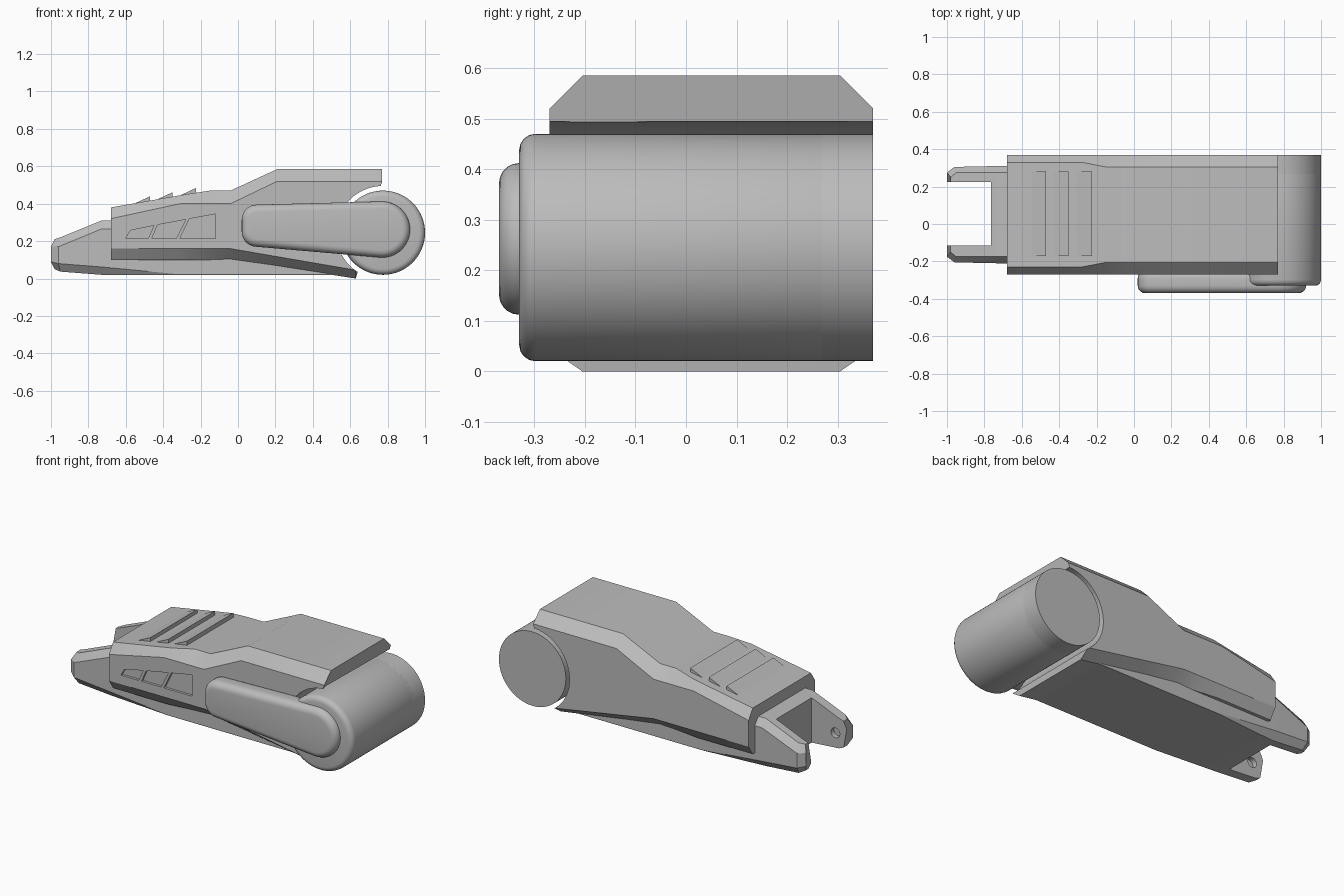
import bpy
from math import radians, sin, cos
from mathutils import Matrix

if "Cube" in bpy.data.objects:
    bpy.data.objects.remove(bpy.data.objects["Cube"])

GREY = bpy.data.materials.new("plain_grey")
GREY.use_nodes = True
GREY.diffuse_color = (0.5, 0.5, 0.5, 1)
GREY.node_tree.nodes["Principled BSDF"].inputs["Base Color"].default_value = (0.5, 0.5, 0.5, 1)

MID = 0.05              # y of the body's centre plane
AXLE = (0.775, 0.245)   # x and z of the roller axis


def make(name, verts, faces):
    mesh = bpy.data.meshes.new(name)
    mesh.from_pydata(verts, [], faces)
    mesh.materials.append(GREY)
    ob = bpy.data.objects.new(name, mesh)
    bpy.context.collection.objects.link(ob)
    activate(ob)
    bpy.ops.object.mode_set(mode="EDIT")
    bpy.ops.mesh.select_all(action="SELECT")
    bpy.ops.mesh.normals_make_consistent(inside=False)
    bpy.ops.object.mode_set(mode="OBJECT")
    return ob


def activate(ob):
    bpy.ops.object.select_all(action="DESELECT")
    bpy.context.view_layer.objects.active = ob
    ob.select_set(True)


def prism(name, outline, y0, y1):
    """Extrude an x-z outline along y."""
    n = len(outline)
    verts = [(x, y, z) for y in (y0, y1) for x, z in outline]
    faces = [list(range(n)), list(range(n, 2 * n))]
    faces += [(i, (i + 1) % n, (i + 1) % n + n, i + n) for i in range(n)]
    return make(name, verts, faces)


def loft(name, stations):
    """Skin octagonal sections; each lists (x, z, half width) from bottom to top."""
    verts = []
    for rows in stations:
        verts += [(x, MID - h, z) for x, z, h in rows]
        verts += [(x, MID + h, z) for x, z, h in reversed(rows)]
    last = 8 * (len(stations) - 1)
    faces = [list(range(8)), list(range(last, last + 8))]
    for s in range(0, last, 8):
        faces += [(s + i, s + (i + 1) % 8, s + 8 + (i + 1) % 8, s + 8 + i) for i in range(8)]
    return make(name, verts, faces)


def arc(cx, cz, r, a0, a1, n):
    angles = [radians(a0 + (a1 - a0) * i / n) for i in range(n + 1)]
    return [(cx + r * cos(a), cz + r * sin(a)) for a in angles]


def disc(cx, cz, r, n=64):
    return arc(cx, cz, r, 0, 360 - 360 / n, n - 1)


def cut(ob, cutter):
    cutter.hide_render = True
    mod = ob.modifiers.new("cut", "BOOLEAN")
    mod.object = cutter
    mod.solver = "EXACT"
    activate(ob)
    bpy.ops.object.modifier_apply(modifier=mod.name)
    bpy.data.objects.remove(cutter)


def bevel(ob, width, segments=4):
    mod = ob.modifiers.new("bevel", "BEVEL")
    mod.width = width
    mod.segments = segments
    mod.limit_method = "ANGLE"
    mod.angle_limit = radians(40)
    activate(ob)
    bpy.ops.object.modifier_apply(modifier=mod.name)


def smooth(ob):
    activate(ob)
    bpy.ops.object.shade_smooth_by_angle(angle=radians(25))


# Faceted armour shell with chamfered top and bottom edges
W = 0.32
shell = loft("armour_shell", [
    [(-0.68, 0.10, 0.28), (-0.68, 0.16, W), (-0.68, 0.32, W), (-0.68, 0.38, 0.28)],
    [(-0.31, 0.10, 0.28), (-0.31, 0.16, W), (-0.31, 0.40, W), (-0.28, 0.45, 0.28)],
    [(-0.15, 0.10, 0.26), (-0.15, 0.16, W), (-0.15, 0.40, W), (-0.15, 0.47, 0.255)],
    [(-0.04, 0.10, 0.255), (-0.04, 0.16, W), (-0.04, 0.40, W), (-0.04, 0.47, 0.255)],
    [(0.21, 0.065, 0.255), (0.21, 0.117, W), (0.21, 0.52, W), (0.21, 0.585, 0.255)],
    [(0.63, 0.0, 0.255), (0.63, 0.045, W), (0.77, 0.52, W), (0.77, 0.585, 0.255)],
])
cut(shell, prism("roller_bay", disc(*AXLE, 0.25), -0.5, 0.5))

# Recessed slanted side vents
vents = [
    [(-0.60, 0.215), (-0.48, 0.215), (-0.45, 0.283), (-0.575, 0.257)],
    [(-0.46, 0.215), (-0.33, 0.215), (-0.28, 0.315), (-0.43, 0.287)],
    [(-0.31, 0.215), (-0.12, 0.215), (-0.12, 0.345), (-0.26, 0.319)],
]
for outline in vents:
    cut(shell, prism("vent_cutter", outline, -0.30, -0.255))
smooth(shell)

# Raised louvres across the top
for i, x in enumerate((-0.47, -0.35, -0.225)):
    z = 0.38 + (x + 0.68) * 0.18
    prism(f"louvre_{i + 1}", [(x - 0.09, z - 0.02), (x, z + 0.022), (x, z - 0.02)], -0.17, 0.28)

# Inner frame ending in a two-pronged fork
frame = loft("fork_frame", [
    [(-0.98, 0.05, 0.20), (-1.0, 0.09, 0.225), (-1.0, 0.17, 0.225), (-0.98, 0.21, 0.20)],
    [(-0.95, 0.037, 0.225), (-0.96, 0.08, 0.255), (-0.96, 0.17, 0.255), (-0.95, 0.22, 0.225)],
    [(-0.73, 0.02, 0.225), (-0.73, 0.062, 0.26), (-0.73, 0.265, 0.26), (-0.73, 0.31, 0.225)],
    [(-0.33, 0.02, 0.258), (-0.33, 0.024, 0.26), (-0.33, 0.27, 0.26), (-0.33, 0.31, 0.225)],
    [(0.62, 0.02, 0.258), (0.62, 0.024, 0.26), (0.62, 0.27, 0.26), (0.62, 0.31, 0.225)],
])
cut(frame, prism("bay_cutter", disc(*AXLE, 0.25), -0.5, 0.5))
cut(frame, prism("slot_cutter", [(-1.1, -0.1), (-0.765, -0.1), (-0.765, 0.5), (-1.1, 0.5)], -0.115, 0.225))
cut(frame, prism("pin_hole_cutter", disc(-0.925, 0.125, 0.03, 24), -0.145, 0.255))
smooth(frame)

# Roller with one rounded end
roller = prism("roller", disc(*AXLE, 0.225, 96), -0.33, 0.30)
bevel(roller, 0.032)
smooth(roller)
roller_end = prism("roller_end", disc(*AXLE, 0.225, 96), 0.25, 0.37)
smooth(roller_end)

# Side link joining the body to the roller
outline = arc(0.10, 0.315, 0.08, 90, 180, 8) + arc(0.10, 0.25, 0.08, 180, 265, 8)
outline += arc(0.77, 0.262, 0.15, -98, 91, 28)
link = prism("side_link", outline, -0.25, -0.37)
bevel(link, 0.04, 5)
smooth(link)
